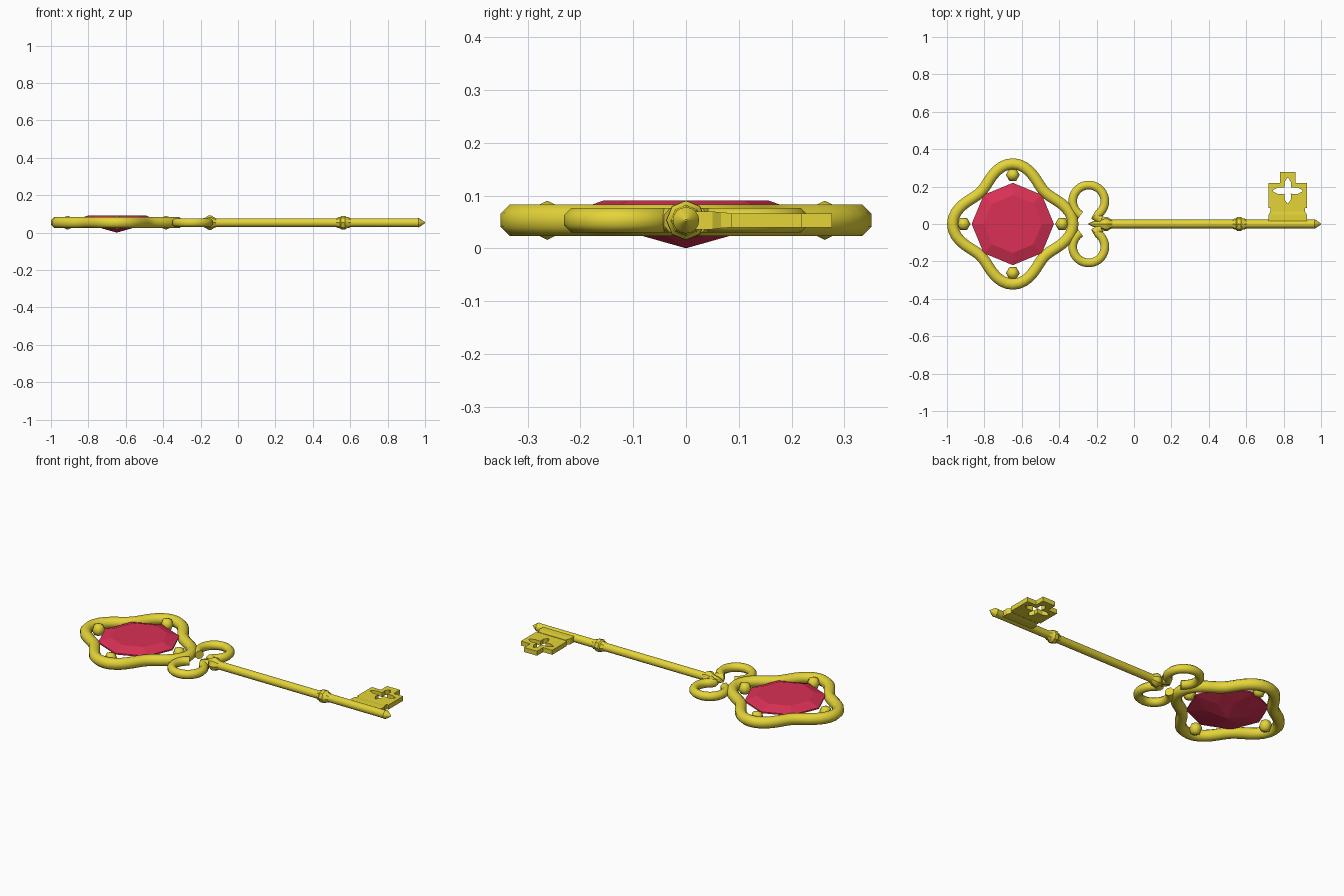
import bpy, bmesh, math
from math import sin, cos, pi, radians
from mathutils import Matrix

if "Cube" in bpy.data.objects:
    bpy.data.objects.remove(bpy.data.objects["Cube"])

Z = 0.053          # mid-plane of the key
BOW_X = -0.648     # centre of the bow


def material(name, rgb):
    m = bpy.data.materials.new(name)
    m.diffuse_color = (*rgb, 1)
    m.use_nodes = True
    m.node_tree.nodes["Principled BSDF"].inputs["Base Color"].default_value = m.diffuse_color
    return m


GOLD = material("gold", (0.78, 0.66, 0.04))
RED = material("red_gem", (0.70, 0.03, 0.09))


def finish(name, bm, mat=GOLD, smooth=None):
    bmesh.ops.recalc_face_normals(bm, faces=bm.faces)
    me = bpy.data.meshes.new(name)
    bm.to_mesh(me)
    bm.free()
    me.materials.append(mat)
    ob = bpy.data.objects.new(name, me)
    bpy.context.collection.objects.link(ob)
    if smooth:
        bpy.ops.object.select_all(action='DESELECT')
        ob.select_set(True)
        bpy.context.view_layer.objects.active = ob
        bpy.ops.object.shade_smooth_by_angle(angle=radians(smooth))
    return ob


def skin(bm, rings, closed=False):
    """Bridge successive vertex rings; cap the ends unless closed."""
    n = len(rings[0])
    pairs = list(zip(rings, rings[1:]))
    if closed:
        pairs.append((rings[-1], rings[0]))
    else:
        bm.faces.new(rings[0])
        bm.faces.new(rings[-1])
    for a, b in pairs:
        for i in range(n):
            j = (i + 1) % n
            bm.faces.new((a[i], a[j], b[j], b[i]))


def tube(name, path, radius, closed=False, sides=8):
    """Sweep a round section along a flat path of (x, y) points."""
    bm, rings, n = bmesh.new(), [], len(path)
    for k, (x, y) in enumerate(path):
        p = path[(k - 1) % n] if closed else path[max(k - 1, 0)]
        q = path[(k + 1) % n] if closed else path[min(k + 1, n - 1)]
        a = math.atan2(q[1] - p[1], q[0] - p[0]) + pi / 2
        rings.append([])
        for i in range(sides):
            t = 2 * pi * (i + 0.5) / sides
            d = radius * cos(t)
            rings[-1].append(bm.verts.new((x + d * cos(a), y + d * sin(a), Z + radius * sin(t))))
    skin(bm, rings, closed)
    return finish(name, bm, smooth=50)


def lathe(name, profile, sides):
    """Turn (x, radius) points around the shaft axis."""
    bm = bmesh.new()
    rings = [[bm.verts.new((x, r * cos(2 * pi * i / sides), Z + r * sin(2 * pi * i / sides)))
              for i in range(sides)] for x, r in profile]
    skin(bm, rings)
    return finish(name, bm, smooth=35)


def plate(name, loops, z0, z1):
    """Flat plate from an outline plus optional hole outlines."""
    bm = bmesh.new()
    edges = []
    for loop in loops:
        vs = [bm.verts.new((x, y, z0)) for x, y in loop]
        edges += [bm.edges.new((vs[i], vs[(i + 1) % len(vs)])) for i in range(len(vs))]
    bmesh.ops.triangle_fill(bm, use_beauty=True, use_dissolve=False, edges=edges)
    top = bmesh.ops.extrude_face_region(bm, geom=bm.faces[:], use_keep_orig=True)
    for v in top['geom']:
        if isinstance(v, bmesh.types.BMVert):
            v.co.z = z1
    return finish(name, bm)


# Four-lobed bow frame
frame = []
for k in range(64):
    t = 2 * pi * k / 64
    r = 0.282 + 0.040 * cos(4 * t)
    frame.append((BOW_X + r * cos(t), r * sin(t)))
tube("bow_frame", frame, 0.032, closed=True)

# Faceted gem: table, girdle and pointed pavilion
bm = bmesh.new()
levels = []
for r, z, off in ((0.155, 0.091, 0), (0.22, 0.068, 0), (0.22, 0.060, 0), (0.115, 0.030, 0.5)):
    levels.append([bm.verts.new((BOW_X + r * cos(2 * pi * (i + off) / 8),
                                 r * sin(2 * pi * (i + off) / 8), z)) for i in range(8)])
table, girdle_top, girdle, pavilion = levels
bm.faces.new(table)
culet = bm.verts.new((BOW_X, 0, 0.0))
for i in range(8):
    j = (i + 1) % 8
    bm.faces.new((table[i], table[j], girdle_top[j], girdle_top[i]))
    bm.faces.new((girdle_top[i], girdle_top[j], girdle[j], girdle[i]))
    bm.faces.new((girdle[i], girdle[j], pavilion[i]))
    bm.faces.new((girdle[j], pavilion[j], pavilion[i]))
    bm.faces.new((pavilion[i], pavilion[j], culet))
finish("gem", bm, RED)

# Beads holding the gem
for k in range(4):
    a = k * pi / 2
    bm = bmesh.new()
    bmesh.ops.create_uvsphere(bm, u_segments=6, v_segments=4, radius=0.037,
                              matrix=Matrix.Translation((BOW_X + 0.263 * cos(a), 0.263 * sin(a), Z))
                              @ Matrix.Rotation(pi / 2, 4, 'Z'))
    finish(f"bead_{k + 1}", bm, smooth=60)

# Mirrored scrolls between bow and shaft
for side, label in ((1, "left"), (-1, "right")):
    arc = []
    for k in range(29):
        a = radians(240 - 308 * k / 28)
        arc.append((-0.242 + 0.086 * cos(a), side * (0.122 + 0.086 * sin(a))))
    arc.append((-0.175, side * 0.022))
    tube(f"scroll_{label}", arc, 0.025)

# Shaft with pointed tip, and turned collars
lathe("shaft", [(-0.13, 0.023), (0.955, 0.023), (0.965, 0.025), (0.975, 0.02), (1.0, 0.002)], 16)
lathe("shaft_finial", [(-0.245, 0.002), (-0.215, 0.016), (-0.18, 0.025), (-0.17, 0.030),
                       (-0.158, 0.038), (-0.143, 0.038), (-0.128, 0.028), (-0.115, 0.023)], 8)
lathe("shaft_collar", [(0.525, 0.023), (0.535, 0.029), (0.545, 0.030), (0.552, 0.037),
                       (0.572, 0.037), (0.58, 0.030), (0.592, 0.029), (0.602, 0.023)], 8)

# Key bit: stepped plate with a pointed cross cut-out
cx, cy = 0.822, 0.178
half = [(0.092, 0.05), (0.092, 0.085), (0.102, 0.085), (0.102, 0.22), (0.042, 0.22), (0.042, 0.277)]
outline = [(cx + x, y) for x, y in half] + [(cx - x, y) for x, y in reversed(half)]
cross = []
for k in range(4):
    a, s = k * pi / 2, (0.080, 0.068)[k % 2]
    for d, w in ((0.016, -0.016), (s * 0.65, -0.018), (s, -0.003), (s, 0.003), (s * 0.65, 0.018)):
        cross.append((cx + d * cos(a) - w * sin(a), cy + d * sin(a) + w * cos(a)))
plate("bit", [outline, cross], 0.039, 0.066)

# Flared foot joining the bit to the shaft
bm = bmesh.new()
rings = []
for y, w, h in ((0.0, 0.102, 0.017), (0.05, 0.102, 0.017), (0.066, 0.092, 0.015), (0.078, 0.092, 0.015)):
    rings.append([bm.verts.new((cx + sx * w, y, Z + sz * h))
                  for sx, sz in ((-1, -1), (1, -1), (1, 1), (-1, 1))])
skin(bm, rings)
finish("bit_foot", bm)
